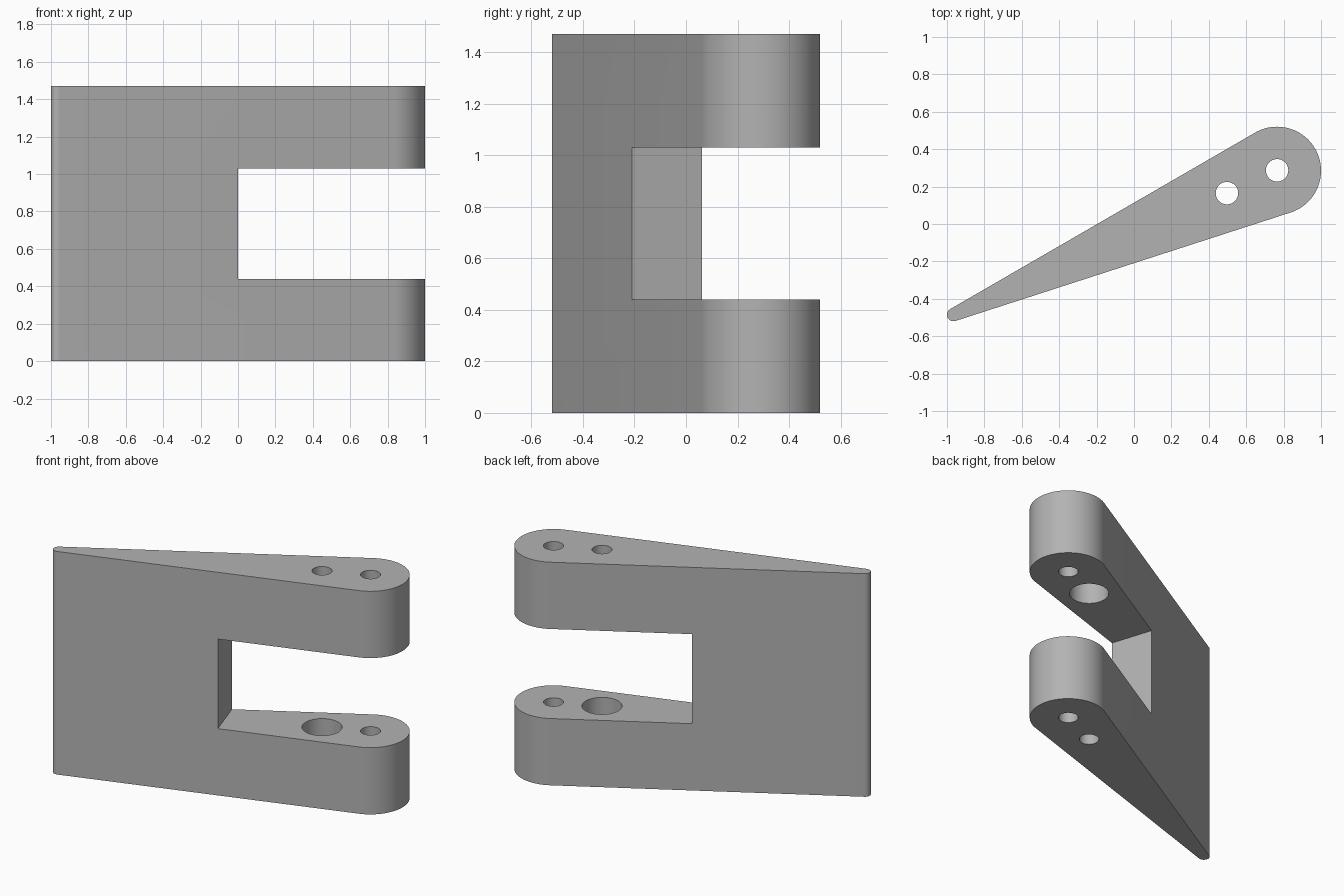
import bpy, bmesh
from math import sin, cos, pi, atan2, asin, hypot
from mathutils import Vector

cube = bpy.data.objects.get("Cube")
if cube:
    bpy.data.objects.remove(cube, do_unlink=True)

HEIGHT, SLOT_LOW, SLOT_HIGH = 1.47, 0.44, 1.03
BIG, BIG_R = Vector((0.765, 0.285)), 0.235
TIP, TIP_R = Vector((-0.965, -0.485)), 0.035

grey = bpy.data.materials.new("plain grey")
grey.use_nodes = True
colour = (0.45, 0.45, 0.45, 1)
grey.diffuse_color = colour
grey.node_tree.nodes["Principled BSDF"].inputs["Base Color"].default_value = colour


def arc(centre, radius, start, end, steps):
    angles = [start + (end - start) * i / steps for i in range(steps + 1)]
    return [centre + radius * Vector((cos(a), sin(a))) for a in angles]


def prism(name, outline, low, high):
    """Extrude a flat outline from low to high."""
    bm = bmesh.new()
    base = bm.faces.new([bm.verts.new((p.x, p.y, low)) for p in outline])
    top = bmesh.ops.extrude_face_region(bm, geom=[base])["geom"]
    verts = [v for v in top if isinstance(v, bmesh.types.BMVert)]
    bmesh.ops.translate(bm, verts=verts, vec=(0, 0, high - low))
    bmesh.ops.recalc_face_normals(bm, faces=bm.faces)
    mesh = bpy.data.meshes.new(name)
    bm.to_mesh(mesh)
    bm.free()
    mesh.materials.append(grey)
    obj = bpy.data.objects.new(name, mesh)
    bpy.context.collection.objects.link(obj)
    return obj


def drill(name, centre, radius, low, high):
    return prism(name, arc(centre, radius, 0, 2 * pi, 48)[:-1], low, high)


# Tapered body: two rounded ends joined by tangent sides
axis = BIG - TIP
lean = atan2(axis.y, axis.x)
taper = asin((BIG_R - TIP_R) / hypot(axis.x, axis.y))
left, right = lean + taper + pi / 2, lean - taper - pi / 2
outline = arc(BIG, BIG_R, right, left, 64) + arc(TIP, TIP_R, left, right + 2 * pi, 24)
body = prism("forked_body", outline, 0, HEIGHT)

# Slot between the arms, square to the front side
along = Vector((cos(lean - taper), sin(lean - taper)))
across = Vector((-along.y, along.x))
corner = Vector((0, -0.209))
slot = [corner + along * a + across * b for a, b in ((0, -1), (2, -1), (2, 1), (0, 1))]
cutters = [prism("slot_cutter", slot, SLOT_LOW, SLOT_HIGH)]

# Through holes, and wide recesses opening into the slot
SCREW, PIN, DEPTH = Vector((0.497, 0.165)), Vector((0.765, 0.287)), 0.22
for label, centre in (("screw", SCREW), ("pin", PIN)):
    cutters.append(drill(label + "_hole_cutter", centre, 0.06, -0.1, HEIGHT + 0.1))
cutters.append(drill("recess_cutter", SCREW, 0.12, SLOT_LOW - DEPTH, SLOT_HIGH + DEPTH))

bpy.ops.object.select_all(action="DESELECT")
bpy.context.view_layer.objects.active = body
body.select_set(True)
for cutter in cutters:
    cutter.hide_render = True
    mod = body.modifiers.new(cutter.name, "BOOLEAN")
    mod.operation = "DIFFERENCE"
    mod.solver = "EXACT"
    mod.object = cutter
    bpy.ops.object.modifier_apply(modifier=mod.name)
    bpy.data.objects.remove(cutter, do_unlink=True)
bpy.ops.object.shade_smooth_by_angle(angle=pi / 6)
